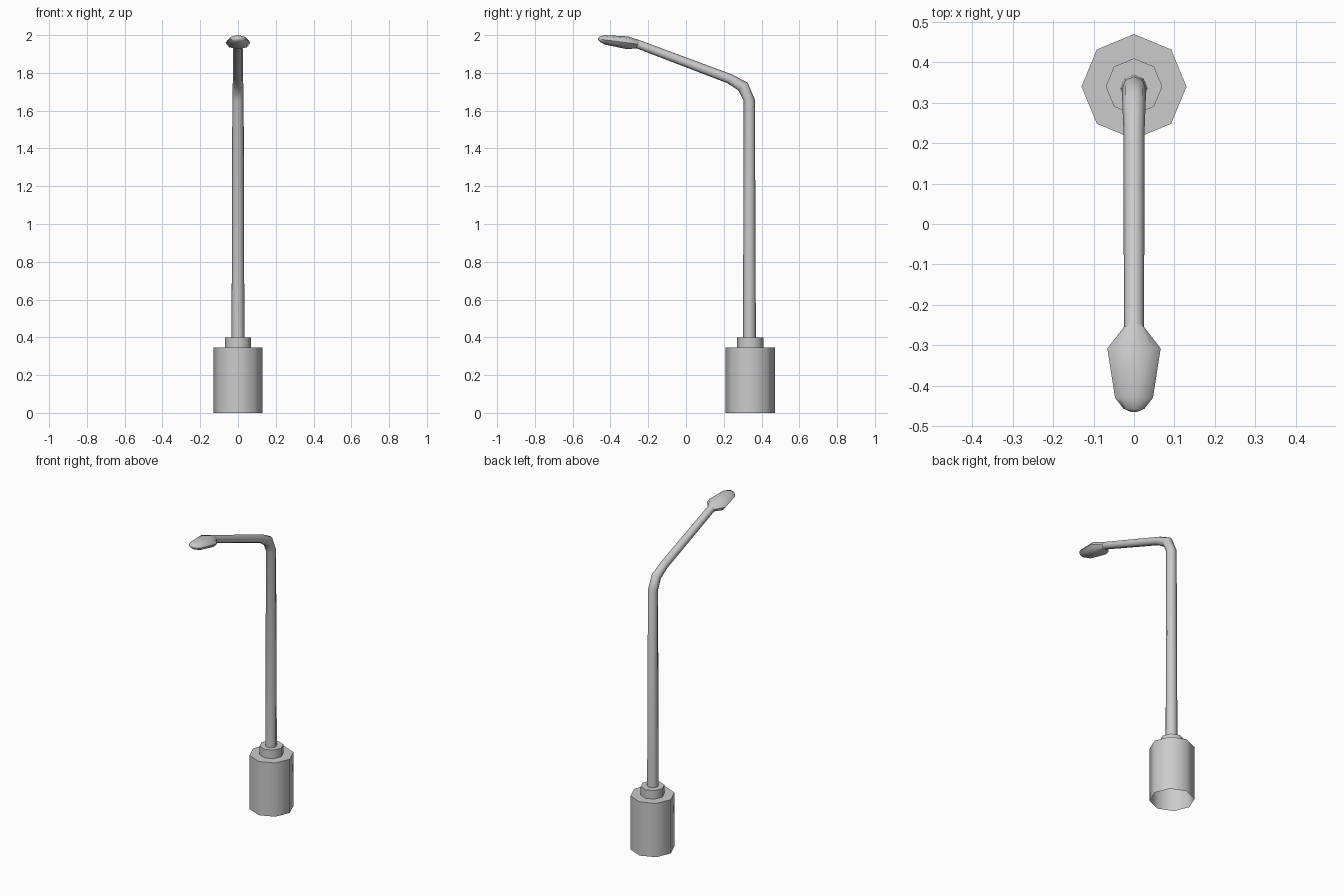
import bpy, bmesh
from math import sin, cos, pi, radians

if "Cube" in bpy.data.objects:
    bpy.data.objects.remove(bpy.data.objects["Cube"])

SIDES = 8


def loft(name, rings, cap_start=False, cap_end=False):
    """Skin 8-sided rings given as (y, z, tilt in degrees, half width, half depth)."""
    bm = bmesh.new()
    loops = []
    for y, z, tilt, rx, rn in rings:
        a = radians(tilt)
        loop = []
        for i in range(SIDES):
            t = 2 * pi * i / SIDES
            n = rn * sin(t)
            loop.append(bm.verts.new((rx * cos(t), y + n * cos(a), z + n * sin(a))))
        loops.append(loop)
    for lo, hi in zip(loops, loops[1:]):
        for i in range(SIDES):
            j = (i + 1) % SIDES
            bm.faces.new((lo[i], lo[j], hi[j], hi[i]))
    if cap_start:
        bm.faces.new(loops[0][::-1])
    if cap_end:
        bm.faces.new(loops[-1])
    bmesh.ops.recalc_face_normals(bm, faces=bm.faces)
    mesh = bpy.data.meshes.new(name)
    bm.to_mesh(mesh)
    bm.free()
    obj = bpy.data.objects.new(name, mesh)
    bpy.context.collection.objects.link(obj)
    bpy.ops.object.select_all(action='DESELECT')
    obj.select_set(True)
    bpy.context.view_layer.objects.active = obj
    bpy.ops.object.shade_smooth_by_angle(angle=radians(50))
    return obj


# Base drum, open underneath, and the collar on top of it
BASE_Y = 0.34
loft("base", [(BASE_Y, 0.0, 0, 0.13, 0.13),
              (BASE_Y, 0.345, 0, 0.13, 0.13)], cap_end=True)
loft("collar", [(BASE_Y, 0.345, 0, 0.07, 0.07),
                (BASE_Y, 0.40, 0, 0.07, 0.07)], cap_end=True)

# Tapered pole bending into the sloping arm
loft("pole_and_arm", [(0.336, 0.40, 0, 0.034, 0.034),
                      (0.335, 1.655, 5, 0.030, 0.030),
                      (0.302, 1.728, 40, 0.029, 0.032),
                      (0.228, 1.770, 66, 0.026, 0.026),
                      (-0.255, 1.952, 70, 0.025, 0.023)])

# Flattened lamp head with a rounded tip
loft("lamp_head", [(-0.255, 1.952, 70, 0.025, 0.023),
                   (-0.308, 1.959, 86, 0.066, 0.034),
                   (-0.430, 1.975, 90, 0.047, 0.025),
                   (-0.457, 1.979, 92, 0.026, 0.014),
                   (-0.465, 1.980, 92, 0.008, 0.005)], cap_end=True)
